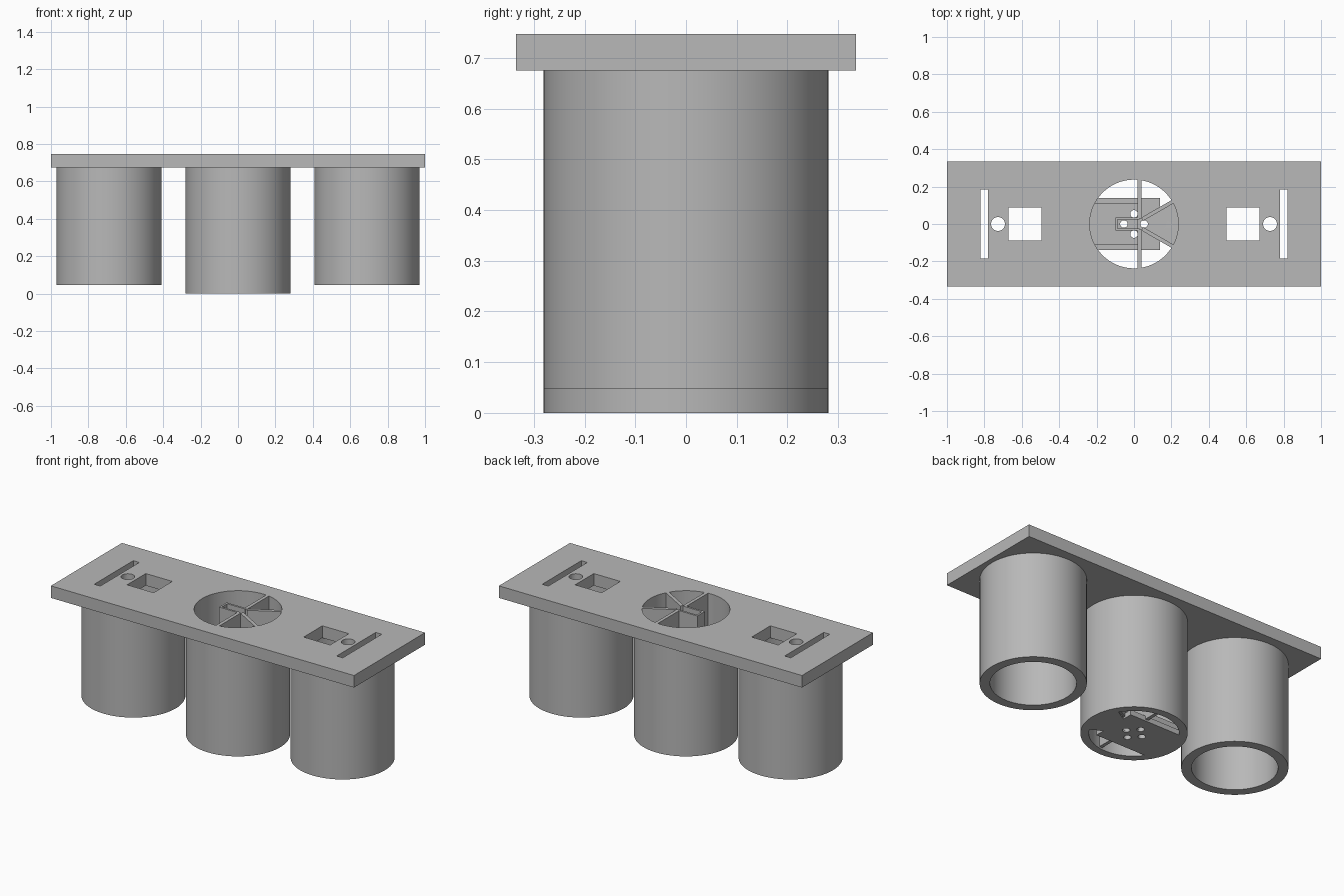
import bpy
import math

old = bpy.data.objects.get("Cube")
if old:
    bpy.data.objects.remove(old, do_unlink=True)

grey = bpy.data.materials.new("plain_grey")
grey.use_nodes = True
COLOUR = (0.48, 0.48, 0.48, 1)
grey.diffuse_color = COLOUR
grey.node_tree.nodes["Principled BSDF"].inputs["Base Color"].default_value = COLOUR

PLATE_LOW, PLATE_TOP = 0.675, 0.747
TUBE_R, BORE_R = 0.281, 0.237
SIDE_X = 0.69


def finish(ob, name):
    ob.name = name
    ob.data.materials.clear()
    ob.data.materials.append(grey)
    return ob


def box(name, x0, x1, y0, y1, z0, z1, angle=0):
    """Box between limits, then turned about the z axis through the origin."""
    bpy.ops.mesh.primitive_cube_add(size=1)
    ob = bpy.context.object
    for v in ob.data.vertices:
        x = x0 if v.co.x < 0 else x1
        y = y0 if v.co.y < 0 else y1
        v.co = (x, y, z0 if v.co.z < 0 else z1)
    ob.rotation_euler.z = angle
    return finish(ob, name)


def cylinder(name, x, y, r, z0, z1, sides=96):
    bpy.ops.mesh.primitive_cylinder_add(vertices=sides, radius=r, depth=z1 - z0,
                                        location=(x, y, (z0 + z1) / 2))
    return finish(bpy.context.object, name)


def combine(ob, other, operation):
    """Apply a boolean and discard the helper."""
    mod = ob.modifiers.new("cut", 'BOOLEAN')
    mod.operation, mod.object, mod.solver = operation, other, 'EXACT'
    bpy.context.view_layer.objects.active = ob
    bpy.ops.object.modifier_apply(modifier=mod.name)
    bpy.data.objects.remove(other, do_unlink=True)


def smooth(ob):
    bpy.ops.object.select_all(action='DESELECT')
    ob.select_set(True)
    bpy.context.view_layer.objects.active = ob
    bpy.ops.object.shade_smooth_by_angle(angle=math.radians(30))


# Top plate with the round opening, slots, round holes and square holes
plate = box("top_plate", -1, 1, -0.335, 0.335, PLATE_LOW, PLATE_TOP)
combine(plate, cylinder("cutter", 0, 0, BORE_R, 0.6, 0.8), 'DIFFERENCE')
for s in (-1, 1):
    for a, b, half in ((0.78, 0.82, 0.184), (0.495, 0.67, 0.088)):
        lo, hi = sorted((s * a, s * b))
        combine(plate, box("cutter", lo, hi, -half, half, 0.6, 0.8), 'DIFFERENCE')
    combine(plate, cylinder("cutter", s * 0.727, 0, 0.037, 0.6, 0.8, 32), 'DIFFERENCE')
smooth(plate)

# Three open tubes, the middle one longer
for name, x, low, bore in (("right_tube", -SIDE_X, 0.047, 0.227),
                           ("middle_tube", 0, 0, BORE_R),
                           ("left_tube", SIDE_X, 0.047, 0.227)):
    tube = cylinder(name, x, 0, TUBE_R, low, PLATE_LOW)
    combine(tube, cylinder("cutter", x, 0, bore, low - 0.1, 0.8), 'DIFFERENCE')
    smooth(tube)

# Floor of the middle tube: band, wedge and raised step, with four screw holes
floor = box("tube_floor", -0.3, 0.14, -0.14, 0.14, 0, 0.03)
for s in (-1, 1):
    wedge = box("wedge", 0, 0.3, min(0, -s * 0.1), max(0, -s * 0.1), 0, 0.03,
                s * math.radians(30))
    combine(floor, wedge, 'UNION')
combine(floor, box("wedge", 0.1, 0.3, -0.06, 0.06, 0, 0.03), 'UNION')
combine(floor, box("step", -0.3, 0.02, -0.11, 0.11, 0, 0.08), 'UNION')
combine(floor, cylinder("trim", 0, 0, BORE_R, -0.1, 0.8), 'INTERSECT')
for x, y in ((0.054, 0), (-0.054, 0), (0, 0.054), (0, -0.054)):
    combine(floor, cylinder("cutter", x, y, 0.02, -0.1, 0.2, 32), 'DIFFERENCE')
smooth(floor)

# Upright partitions: cross walls, spreading walls and a narrow channel
for side, s in (("back", 1), ("front", -1)):
    lo, hi = sorted((s * 0.03, s * 0.3))
    walls = [box(side + "_cross_wall", 0.02, 0.04, lo, hi, 0.01, PLATE_TOP),
             box(side + "_spreading_wall", 0.05, 0.3, -0.01, 0.01, 0.01, PLATE_TOP,
                 s * math.radians(30))]
    for wall in walls:
        combine(wall, cylinder("trim", 0, 0, BORE_R, -0.1, 0.9), 'INTERSECT')
    lo, hi = sorted((s * 0.024, s * 0.036))
    box(side + "_channel_wall", -0.1, 0.03, lo, hi, 0.01, PLATE_TOP)
box("channel_end", -0.1, -0.088, -0.03, 0.03, 0.01, PLATE_TOP)
